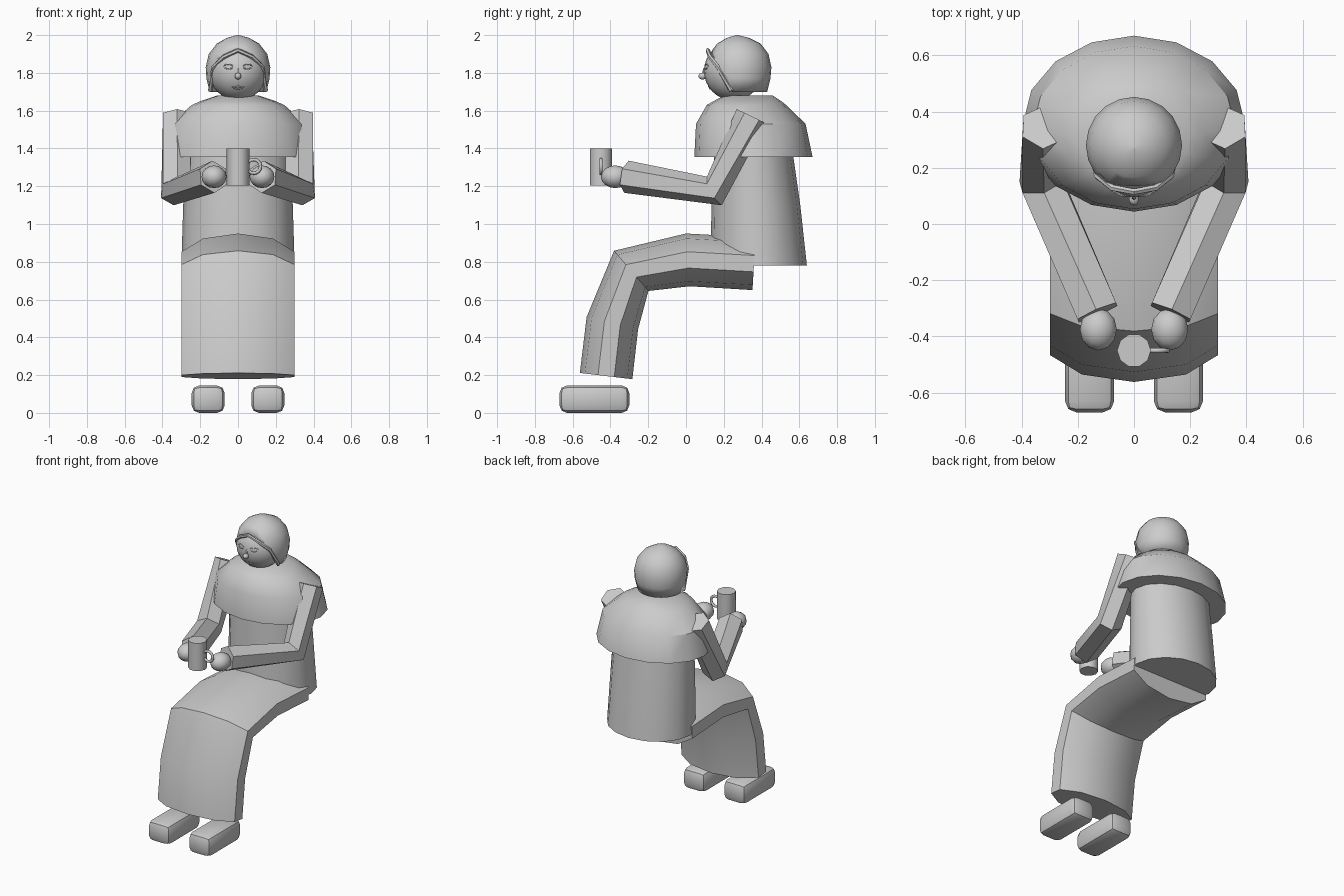
import bpy, bmesh, math
from mathutils import Vector, Matrix

cube = bpy.data.objects.get("Cube")
if cube:
    bpy.data.objects.remove(cube, do_unlink=True)

grey = bpy.data.materials.new("plain grey")
grey.use_nodes = True
grey.diffuse_color = (0.6, 0.6, 0.6, 1)
grey.node_tree.nodes["Principled BSDF"].inputs["Base Color"].default_value = (0.6, 0.6, 0.6, 1)


def finish(name, bm, angle=35):
    bmesh.ops.recalc_face_normals(bm, faces=bm.faces)
    mesh = bpy.data.meshes.new(name)
    bm.to_mesh(mesh)
    bm.free()
    mesh.materials.append(grey)
    ob = bpy.data.objects.new(name, mesh)
    bpy.context.collection.objects.link(ob)
    bpy.ops.object.select_all(action='DESELECT')
    ob.select_set(True)
    bpy.context.view_layer.objects.active = ob
    bpy.ops.object.shade_smooth_by_angle(angle=math.radians(angle))
    return ob


def skin(bm, rings, caps=True):
    """Join rings of points with quads."""
    loops = [[bm.verts.new(p) for p in ring] for ring in rings]
    n = len(loops[0])
    for a, b in zip(loops, loops[1:]):
        for i in range(n):
            bm.faces.new((a[i], a[(i + 1) % n], b[(i + 1) % n], b[i]))
    if caps:
        bm.faces.new(loops[0])
        bm.faces.new(loops[-1])


def stack(bm, levels, sides=16, caps=True):
    """Elliptical rings given as (z, centre y, x radius, y radius)."""
    turns = [2 * math.pi * i / sides for i in range(sides)]
    skin(bm, [[(rx * math.cos(t), cy + ry * math.sin(t), z) for t in turns]
              for z, cy, rx, ry in levels], caps)


def sweep(name, path, side_r, up_r, sides, angle=35):
    """Tube along a path, a corner always pointing up."""
    pts = [Vector(p) for p in path]
    rings = []
    for i, p in enumerate(pts):
        before = (p - pts[i - 1]).normalized() if i else Vector()
        after = (pts[i + 1] - p).normalized() if i + 1 < len(pts) else Vector()
        along = (before + after).normalized()
        side = along.cross(Vector((0, 0, 1))).normalized()
        up = side.cross(along)
        turns = [2 * math.pi * k / sides for k in range(sides)]
        rings.append([p + side * side_r * math.sin(t) + up * up_r * math.cos(t) for t in turns])
    bm = bmesh.new()
    skin(bm, rings)
    return finish(name, bm, angle)


def ball(name, centre, radii, u=16, v=10):
    bm = bmesh.new()
    bmesh.ops.create_uvsphere(bm, u_segments=u, v_segments=v, radius=1,
                              matrix=Matrix.Translation(centre) @ Matrix.Diagonal((*radii, 1)))
    return finish(name, bm, 60)


# Coat body and cape
bm = bmesh.new()
stack(bm, [(0.78, 0.385, 0.3, 0.255), (1.1, 0.37, 0.29, 0.235), (1.45, 0.355, 0.28, 0.2)])
finish("coat", bm)
bm = bmesh.new()
stack(bm, [(1.355, 0.357, 0.395, 0.313), (1.53, 0.343, 0.36, 0.29),
           (1.63, 0.32, 0.245, 0.21), (1.65, 0.325, 0.2, 0.18), (1.68, 0.33, 0.11, 0.13)])
finish("cape", bm)

# Skirt over the bent knees
sweep("skirt", [(0, 0.36, 0.79), (0, 0.01, 0.81), (0, -0.29, 0.752),
                (0, -0.39, 0.475), (0, -0.423, 0.195)], 0.315, 0.14, 10)

# Sleeves, hands and shoes
for s, label in ((1, "left"), (-1, "right")):
    sweep(label + "_sleeve", [(s * 0.32, 0.345, 1.57), (s * 0.33, 0.15, 1.175),
                              (s * 0.13, -0.315, 1.25)], 0.086, 0.086, 6)
    ball(label + "_hand", (s * 0.127, -0.375, 1.25), (0.066, 0.075, 0.06), 12, 8)
    bm = bmesh.new()
    bmesh.ops.create_cube(bm, size=1, matrix=Matrix.Translation((s * 0.158, -0.485, 0.0725))
                          @ Matrix.Diagonal((0.175, 0.37, 0.145, 1)))
    bmesh.ops.bevel(bm, geom=bm.edges[:], offset=0.04, segments=2, profile=0.5, affect='EDGES')
    finish(label + "_shoe", bm, 40)

# Mug with ring handle
bm = bmesh.new()
stack(bm, [(1.205, -0.45, 0.06, 0.06), (1.4, -0.45, 0.06, 0.06)], 10)
finish("mug", bm, 40)
bm = bmesh.new()
loop = []
for i in range(17):
    t = 2 * math.pi * i / 16
    out = Vector((math.cos(t), 0, math.sin(t)))
    loop.append([Vector((0.083, -0.45, 1.305)) + out * (0.036 + 0.009 * math.cos(k * math.pi / 4))
                 + Vector((0, 0.009 * math.sin(k * math.pi / 4), 0)) for k in range(8)])
skin(bm, loop, caps=False)
bmesh.ops.remove_doubles(bm, verts=bm.verts[:], dist=0.0001)
finish("mug_handle", bm, 60)

# Head
HEAD, HEAD_R = Vector((0, 0.25, 1.81)), 0.155
ball("head", HEAD, (HEAD_R,) * 3, 24, 16)
ball("nose", (0, 0.088, 1.783), (0.018, 0.022, 0.018), 10, 8)
sweep("nose_bridge", [(0, 0.1, 1.825), (0, 0.09, 1.785)], 0.008, 0.008, 6)


def on_face(x, z):
    """Point on the head's front at x and z."""
    dz = z - HEAD.z
    return (x, HEAD.y - math.sqrt(HEAD_R ** 2 - x * x - dz * dz), z)


def face_line(name, x, z, half, bow):
    steps = [k / 3 for k in range(-3, 4)]
    sweep(name, [on_face(x + half * k, z + bow * k * k) for k in steps], 0.003, 0.003, 6, 60)


# Brows, closed eyes and smile
for s, label in ((1, "left"), (-1, "right")):
    face_line(label + "_brow", s * 0.052, 1.845, 0.026, -0.008)
    face_line(label + "_eye", s * 0.05, 1.82, 0.02, 0.007)
face_line("mouth", 0, 1.715, 0.03, 0.012)
face_line("upper_lip", 0, 1.728, 0.018, -0.004)

# Hood, cut to a peaked face opening
EDGE = [Vector((0, 0.135, 1.92)), Vector((0.13, 0.17, 1.83)), Vector((0.147, 0.24, 1.705))]
bm = bmesh.new()
stack(bm, [(1.7, 0.28, 0.15, 0.15), (1.77, 0.28, 0.167, 0.167), (1.83, 0.28, 0.171, 0.172),
           (1.9, 0.28, 0.155, 0.157), (1.955, 0.28, 0.112, 0.115), (1.985, 0.275, 0.06, 0.06),
           (2.0, 0.27, 0.005, 0.005)], 20, caps=False)
bmesh.ops.holes_fill(bm, edges=[e for e in bm.edges if e.is_boundary and e.verts[0].co.z > 1.99])


def cut(normal, point):
    bmesh.ops.bisect_plane(bm, geom=bm.verts[:] + bm.edges[:] + bm.faces[:], dist=0.0001,
                           plane_co=point, plane_no=normal, clear_inner=True)


cut(Vector((1, 0, 0)), Vector())
cut((EDGE[1] - EDGE[0]).cross(EDGE[2] - EDGE[0]).normalized(), EDGE[0])
hood = finish("hood", bm, 50)
mirror = hood.modifiers.new("Mirror", 'MIRROR')
mirror.use_clip = True
wall = hood.modifiers.new("Wall", 'SOLIDIFY')
wall.thickness = 0.012
wall.offset = -1

# Rim around the opening
half = [EDGE[2], EDGE[1], Vector((0.075, 0.128, 1.885)), Vector((0, 0.115, 1.92))]
other = [Vector((-p.x, p.y, p.z)) for p in half]
sweep("hood_rim", other + half[-2::-1], 0.012, 0.012, 6, 40)
